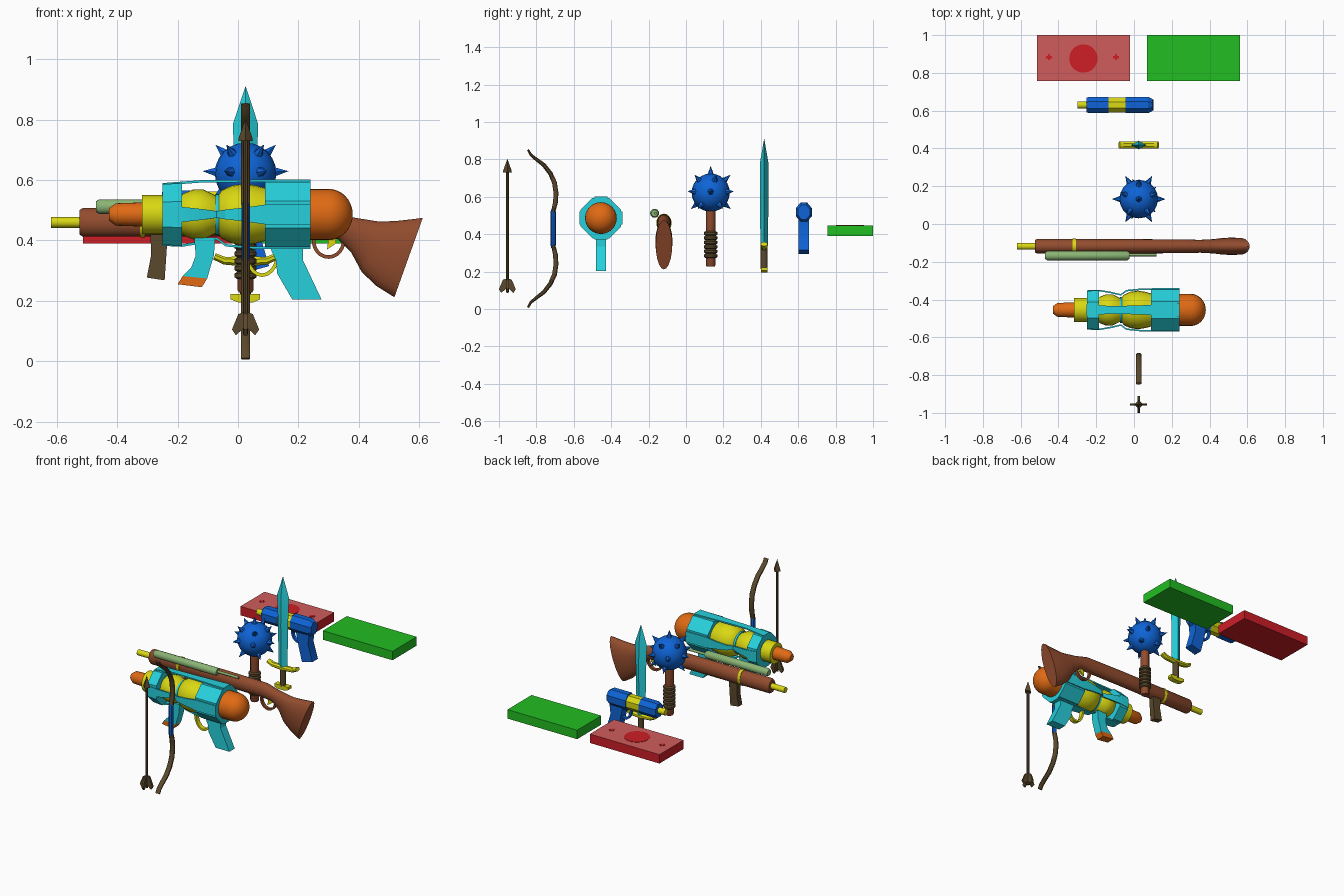
import bpy, bmesh, math
from mathutils import Vector as V

if "Cube" in bpy.data.objects:
    bpy.data.objects.remove(bpy.data.objects["Cube"])

def mat(name, r, g, b):
    lin = lambda c: ((c / 255 + 0.055) / 1.055) ** 2.4 if c > 10 else c / 255 / 12.92
    m = bpy.data.materials.new(name)
    m.diffuse_color = (lin(r), lin(g), lin(b), 1)
    m.use_nodes = True
    m.node_tree.nodes["Principled BSDF"].inputs["Base Color"].default_value = m.diffuse_color
    return m

CYAN, BLUE = mat("cyan", 38, 208, 220), mat("blue", 14, 100, 215)
YELLOW, ORANGE = mat("yellow", 218, 216, 18), mat("orange", 224, 106, 20)
BROWN, DARK = mat("brown", 146, 76, 46), mat("dark_brown", 90, 72, 44)
SAGE, GREEN = mat("sage", 138, 180, 116), mat("green", 34, 190, 34)
RED, PINK = mat("red", 205, 30, 38), mat("pale_red", 208, 92, 92)

def finish(name, bm, m, angle=40):
    bmesh.ops.recalc_face_normals(bm, faces=bm.faces)
    me = bpy.data.meshes.new(name)
    bm.to_mesh(me)
    bm.free()
    for p in me.polygons:
        p.use_smooth = True
    me.set_sharp_from_angle(angle=math.radians(angle))
    me.materials.append(m)
    ob = bpy.data.objects.new(name, me)
    bpy.context.collection.objects.link(ob)
    return ob

def loft(name, rings, m, n=16, phase=0.0, angle=40):
    """Skin rings given as (centre, u, v) half axes."""
    bm = bmesh.new()
    loops = []
    for c, u, v in rings:
        loops.append([bm.verts.new(V(c) + V(u) * math.cos(phase + 2 * math.pi * i / n)
                                   + V(v) * math.sin(phase + 2 * math.pi * i / n)) for i in range(n)])
    for a, b in zip(loops, loops[1:]):
        for i in range(n):
            bm.faces.new((a[i], a[(i + 1) % n], b[(i + 1) % n], b[i]))
    bm.faces.new(loops[0])
    bm.faces.new(loops[-1])
    return finish(name, bm, m, angle)

def lathe(name, prof, m, axis, at, n=24, phase=0.0, angle=40, flat=(1, 1)):
    """Turn (position, radius) pairs around an axis direction through a point."""
    d = V(axis).normalized()
    u = V((0, 1, 0)) if abs(d.y) < 0.9 else V((1, 0, 0))
    u = (u - d * u.dot(d)).normalized()
    w = d.cross(u)
    return loft(name, [(V(at) + d * t, u * max(r, 1e-4) * flat[0], w * max(r, 1e-4) * flat[1])
                       for t, r in prof], m, n, phase, angle)

def sweep(name, pts, lateral, m, n=8, angle=40):
    """Planar path of (point, half width along lateral, half thickness)."""
    lat = V(lateral)
    rings = []
    for i, (p, hw, ht) in enumerate(pts):
        t = (V(pts[min(i + 1, len(pts) - 1)][0]) - V(pts[max(i - 1, 0)][0])).normalized()
        k = math.sqrt(2) if n == 4 else 1
        rings.append((p, lat * hw * k, t.cross(lat) * ht * k))
    return loft(name, rings, m, n, math.pi / n, angle)

def prism(name, pts, y, half, m, along="y", x=0.0):
    """Extrude an outline in xz (or yz) to both sides."""
    bm = bmesh.new()
    f = (lambda a, z, s: (a, y + s, z)) if along == "y" else (lambda a, z, s: (x + s, y + a, z))
    a = [bm.verts.new(f(p, z, -half)) for p, z in pts]
    b = [bm.verts.new(f(p, z, half)) for p, z in pts]
    bm.faces.new(a)
    bm.faces.new(b)
    for i in range(len(a)):
        j = (i + 1) % len(a)
        bm.faces.new((a[i], a[j], b[j], b[i]))
    return finish(name, bm, m, 25)

def box(name, lo, hi, m):
    return prism(name, [(lo[0], lo[2]), (hi[0], lo[2]), (hi[0], hi[2]), (lo[0], hi[2])],
                 (lo[1] + hi[1]) / 2, (hi[1] - lo[1]) / 2, m)

def loop_guard(name, cx, cz, rx, rz, y, half, m):
    pts = [((cx + rx * math.cos(a), y, cz + rz * math.sin(a)), half, 0.006)
           for a in [math.pi * (0.95 + 1.1 * i / 12) for i in range(13)]]
    return sweep(name, pts, (0, 1, 0), m, 4)

X, Z = (1, 0, 0), (0, 0, 1)
CX = 0.025
OCT = math.pi / 8
K = 1 / math.cos(OCT)

# Arrow
ay = -0.955
lathe("arrow_shaft", [(0.09, 0.008), (0.75, 0.008)], DARK, Z, (CX, ay, 0), 8)
lathe("arrow_head", [(0.73, 0.024), (0.742, 0.022), (0.803, 0)], DARK, Z, (CX, ay, 0), 4, 0, 20)
fin = [(0, 0.165), (0.024, 0.156), (0.045, 0.105), (0.032, 0.086), (0, 0.115)]
for s in (-1, 1):
    prism("arrow_fin_x", [(CX + s * a, z) for a, z in fin], ay, 0.006, DARK)
    prism("arrow_fin_y", [(s * a, z) for a, z in fin], ay, 0.006, DARK, "x", CX)

# Bow, mirrored about its grip
limb = [(-0.71, 0.09, .012), (-0.698, 0.14, .014), (-0.695, 0.19, .014), (-0.703, 0.245, .014),
        (-0.725, 0.295, .013), (-0.76, 0.34, .012), (-0.80, 0.37, .010), (-0.83, 0.395, .008), (-0.845, 0.422, .006)]
for s, nm in ((1, "bow_upper_limb"), (-1, "bow_lower_limb")):
    sweep(nm, [((CX, y, 0.43 + s * z), 0.016, t) for y, z, t in limb], X, DARK, 8, 50)
lathe("bow_grip", [(0.325, 0.010), (0.34, 0.014), (0.52, 0.014), (0.535, 0.010)], BLUE, Z, (CX, -0.71, 0), 8)

# Heavy launcher
gy, gz = -0.455, 0.486
G = (0, gy, gz)
lathe("launcher_nose", [(-0.428, 0.02), (-0.405, 0.037), (-0.315, 0.04)], ORANGE, X, G)
lathe("launcher_neck", [(-0.318, 0.064), (-0.24, 0.064)], YELLOW, X, G)
lathe("launcher_front_ring", [(-0.25, 0.1 * K), (-0.185, 0.104 * K)], CYAN, X, G, 8, OCT, 20)
lathe("launcher_tanks", [(-0.2, 0.055), (-0.18, 0.07), (-0.15, 0.082), (-0.115, 0.083), (-0.08, 0.066),
                         (-0.068, 0.06), (-0.055, 0.08), (-0.02, 0.096), (0.02, 0.102), (0.06, 0.096),
                         (0.1, 0.085)], YELLOW, X, G, 24, 0, 50)
lathe("launcher_tank_band", [(-0.075, 0.068), (-0.06, 0.068)], CYAN, X, G)
lathe("launcher_body", [(0.09, 0.108 * K), (0.24, 0.108 * K)], CYAN, X, G, 8, OCT, 20)
lathe("launcher_rear_tank", [(0.23, 0.085), (0.3, 0.085)] +
      [(0.3 + 0.08 * math.sin(a), 0.085 * math.cos(a)) for a in [math.pi / 16 * i for i in range(1, 9)]],
      ORANGE, X, G, 24)
side = [(-0.25, .1, .03), (-0.185, .103, .025), (-0.12, .092, .018), (-0.07, .08, .011),
        (-0.04, .102, .016), (0.03, .109, .024), (0.1, .111, .034), (0.24, .111, .034)]
top = [(-0.25, .1, .03), (-0.12, .11, .02), (0.03, .111, .024), (0.24, .112, .034)]
for i, nm in enumerate(("back", "top", "front", "bottom")):
    rad = V((0, round(math.cos(i * math.pi / 2)), round(math.sin(i * math.pi / 2))))
    sweep("launcher_strip_" + nm, [(V((x, gy, gz)) + rad * r, w, 0.004) for x, r, w in (top if i == 1 else side)],
          rad.cross(V(X)), CYAN, 4, 20)
prism("launcher_fore_grip", [(-0.145, 0.41), (-0.075, 0.41), (-0.08, 0.35), (-0.102, 0.274),
                             (-0.183, 0.282), (-0.155, 0.31), (-0.14, 0.35)], gy, 0.027, CYAN)
prism("launcher_fore_grip_tip", [(-0.183, 0.282), (-0.102, 0.274), (-0.12, 0.245), (-0.2, 0.255)], gy, 0.027, ORANGE)
prism("launcher_rear_grip", [(0.1, 0.39), (0.215, 0.39), (0.215, 0.335), (0.277, 0.204), (0.18, 0.204),
                             (0.13, 0.29), (0.125, 0.335)], gy, 0.027, CYAN)
loop_guard("launcher_trigger_guard", 0.08, 0.37, 0.055, 0.085, gy, 0.014, YELLOW)

# Rifle
ry = -0.118
lathe("rifle_barrel", [(-0.62, 0.018), (-0.51, 0.018)], YELLOW, X, (0, ry, 0.46), 16)
pairs = [((-0.525, 0.5), (-0.525, 0.42), .033), ((-0.515, 0.507), (-0.515, 0.413), .038),
         ((0, 0.507), (0, 0.413), .038), ((0.28, 0.503), (0.26, 0.41), .036), ((0.37, 0.478), (0.33, 0.405), .034),
         ((0.47, 0.462), (0.375, 0.36), .038), ((0.53, 0.465), (0.41, 0.295), .044),
         ((0.575, 0.47), (0.46, 0.248), .046), ((0.612, 0.475), (0.518, 0.212), .044)]
rings = []
for t, b, w in pairs:
    t, b = V((t[0], ry, t[1])), V((b[0], ry, b[1]))
    rings.append(((t + b) / 2, (t - b) / 2, V((0, w, 0))))
loft("rifle_stock", rings, BROWN, 20)
lathe("rifle_band", [(-0.325, 1), (-0.308, 1)], YELLOW, X, (0, ry, 0.46), 20, 0, 40, (0.041, 0.05))
lathe("rifle_scope", [(-0.47, 0.018), (-0.46, 0.024), (-0.035, 0.024), (-0.025, 0.018)], SAGE, X, (0, -0.168, 0.512), 16)
lathe("rifle_scope_rod", [(-0.03, 0.008), (0.118, 0.008)], SAGE, X, (0, -0.163, 0.512), 10)
prism("rifle_magazine", [(-0.29, 0.43), (-0.232, 0.43), (-0.243, 0.268), (-0.302, 0.277), (-0.288, 0.35)], ry, 0.018, DARK)
loop_guard("rifle_trigger_guard", 0.3, 0.4, 0.05, 0.055, ry, 0.01, BROWN)
prism("rifle_trigger", [(0.3, 0.41), (0.325, 0.41), (0.325, 0.39), (0.295, 0.37)], ry, 0.006, YELLOW)

# Mace
my, mz = 0.132, 0.622
lathe("mace_handle", [(0.228, 0.022), (0.235, 0.026), (0.56, 0.026)], BROWN, Z, (CX, my, 0), 12)
for i in range(6):
    z = 0.272 + i * 0.024
    lathe("mace_grip_ring", [(z, 0.028), (z + 0.006, 0.036), (z + 0.018, 0.036), (z + 0.024, 0.028)],
          DARK, Z, (CX, my, 0), 12)
lathe("mace_ball", [(-0.102 * math.cos(math.pi * i / 12), 0.102 * math.sin(math.pi * i / 12)) for i in range(13)],
      BLUE, Z, (CX, my, mz), 20)
for lat, count, off in ((90, 1, 0), (42, 5, 0.3), (3, 6, 0.0), (-38, 5, 0.6)):
    for i in range(count):
        a, l = off + 2 * math.pi * i / count, math.radians(lat)
        lathe("mace_spike", [(0.09, 0.02), (0.142, 0)], BLUE,
              (math.cos(a) * math.cos(l), math.sin(a) * math.cos(l), math.sin(l)), (CX, my, mz), 6, 0, 20)

# Sword
sy = 0.418
loft("sword_blade", [((CX, sy, z), (w, 0, 0), (0, t, 0)) for z, w, t in
                     ((0.34, .032, .02), (0.6, .035, .023), (0.785, .042, .022), (0.91, .0005, .0005))], CYAN, 4, 0, 15)
sweep("sword_guard", [((CX + a, sy, z), 0.02, t) for a, z, t in
                      ((-.103, .347, .012), (-.07, .333, .014), (0, .33, .018), (.07, .333, .014), (.103, .347, .012))],
      (0, 1, 0), YELLOW, 8, 30)
lathe("sword_handle", [(0.215, 0.019), (0.33, 0.019)], DARK, Z, (CX, sy, 0), 10)
prism("sword_pommel", [(-0.025, 0.205), (0.0, 0.195), (0.05, 0.195), (0.073, 0.205), (0.073, 0.222), (-0.025, 0.222)],
      sy, 0.017, YELLOW)

# Pistol
py, pz = 0.63, 0.518
P = (0, py, pz)
lathe("pistol_muzzle", [(-0.3, 0.019), (-0.24, 0.019)], YELLOW, X, P, 12)
lathe("pistol_front", [(-0.252, 0.038 * K), (-0.24, 0.043 * K), (-0.135, 0.043 * K)], BLUE, X, P, 8, OCT, 20, (1, 1.1))
lathe("pistol_band", [(-0.137, 0.04 * K), (-0.043, 0.04 * K)], YELLOW, X, P, 8, OCT, 20, (1, 1.1))
lathe("pistol_rear", [(-0.045, 0.043 * K), (0.075, 0.043 * K), (0.097, 0.032 * K)], BLUE, X, P, 8, OCT, 20, (1, 1.2))
prism("pistol_grip", [(-0.015, 0.49), (0.08, 0.49), (0.072, 0.42), (0.103, 0.315), (0.03, 0.295), (0.008, 0.38)],
      py, 0.028, BLUE)
loop_guard("pistol_trigger_guard", -0.015, 0.465, 0.04, 0.06, py, 0.01, BLUE)

# Supply boxes
red = box("red_case", (-0.513, 0.757, 0.39), (-0.022, 1.0, 0.447), RED)
red.data.materials.append(PINK)
for f in red.data.polygons:
    f.material_index = 1 if f.normal.z > 0.5 else 0
lathe("red_case_disc", [(0.444, 0.075), (0.449, 0.075)], RED, Z, (-0.268, 0.876, 0), 32)
for x in (-0.45, -0.095):
    for w, d in ((0.016, 0.006), (0.006, 0.016)):
        box("red_case_cross", (x - w, 0.883 - d, 0.444), (x + w, 0.883 + d, 0.449), RED)
box("green_case", (0.068, 0.757, 0.39), (0.56, 1.0, 0.447), GREEN)
